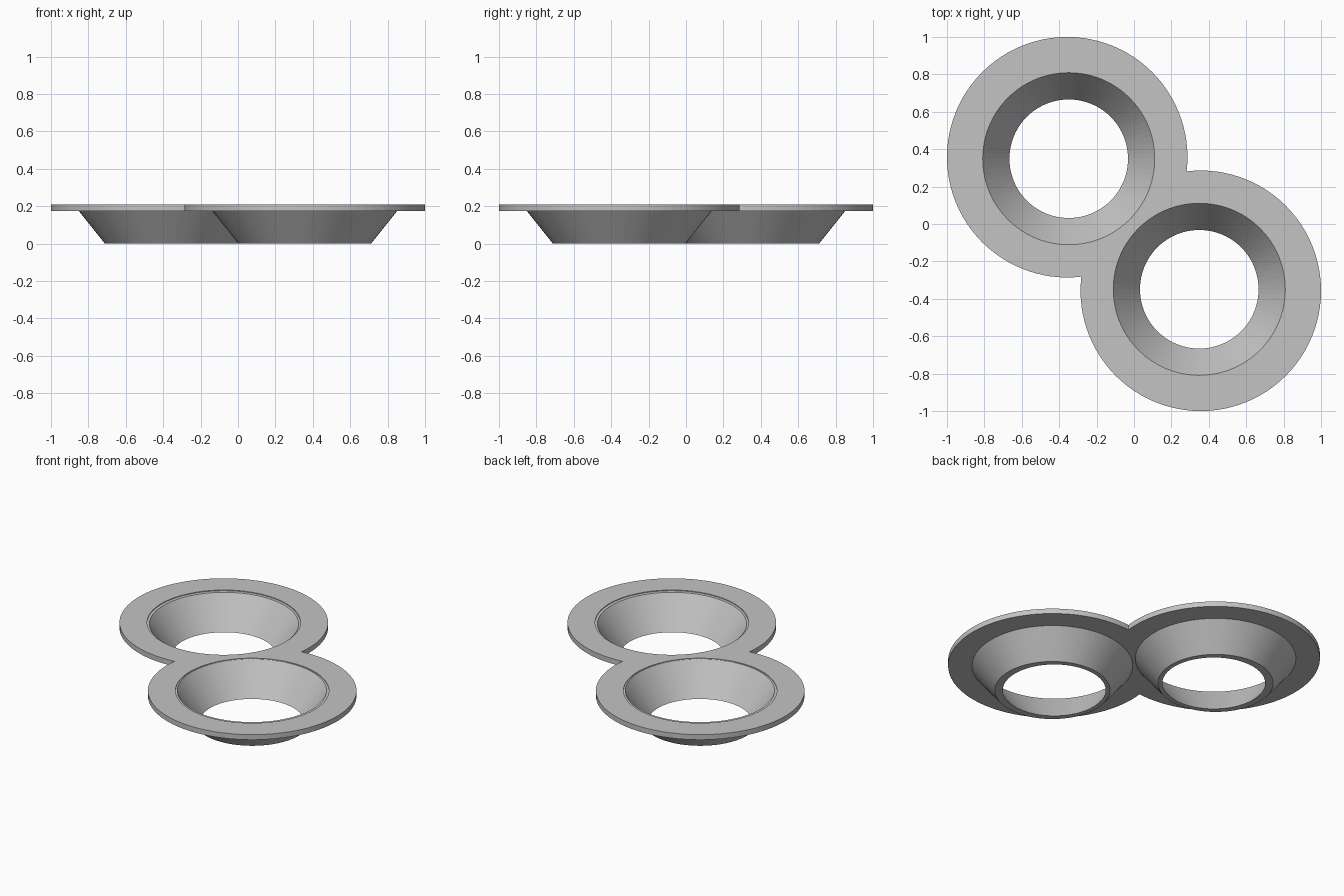
import bpy, bmesh, math
from mathutils import Matrix, Vector

SEGMENTS = 96
RIM_CENTRE = 0.357    # plate and outer funnel
BORE_CENTRE = 0.349   # inner funnel, slightly off-centre

cube = bpy.data.objects.get("Cube")
if cube:
    bpy.data.objects.remove(cube, do_unlink=True)

grey = bpy.data.materials.new("plain grey")
grey.use_nodes = True
colour = (0.55, 0.55, 0.55, 1.0)
grey.diffuse_color = colour
grey.node_tree.nodes["Principled BSDF"].inputs["Base Color"].default_value = colour

bm = bmesh.new()


def ring(centre, radius, z):
    """Circle of vertices centred on the diagonal."""
    angles = [math.tau * i / SEGMENTS for i in range(SEGMENTS)]
    return [bm.verts.new((-centre + radius * math.cos(a),
                          centre + radius * math.sin(a), z)) for a in angles]


# One flanged funnel: plate edge, outer cone, bore, shallow ledge
profile = [
    (RIM_CENTRE, 0.643, 0.21),
    (RIM_CENTRE, 0.643, 0.175),
    (RIM_CENTRE, 0.495, 0.175),
    (RIM_CENTRE, 0.355, 0.0),
    (BORE_CENTRE, 0.317, 0.0),
    (BORE_CENTRE, 0.46, 0.205),
    (RIM_CENTRE, 0.473, 0.205),
    (RIM_CENTRE, 0.473, 0.21),
]
rings = [ring(*p) for p in profile]
for k, upper in enumerate(rings):
    lower = rings[(k + 1) % len(rings)]
    for i in range(SEGMENTS):
        j = (i + 1) % SEGMENTS
        bm.faces.new((upper[i], lower[i], lower[j], upper[j]))

# Trim at the diagonal, then weld on a copy turned half way round
bmesh.ops.bisect_plane(bm, geom=bm.verts[:] + bm.edges[:] + bm.faces[:],
                       plane_co=Vector((0, 0, 0)), plane_no=Vector((1, -1, 0)),
                       clear_outer=True)
copy = bmesh.ops.duplicate(bm, geom=bm.verts[:] + bm.edges[:] + bm.faces[:])
copied = [g for g in copy["geom"] if isinstance(g, bmesh.types.BMVert)]
bmesh.ops.rotate(bm, verts=copied, cent=(0, 0, 0),
                 matrix=Matrix.Rotation(math.pi, 3, 'Z'))
bmesh.ops.remove_doubles(bm, verts=bm.verts[:], dist=0.0005)
bmesh.ops.recalc_face_normals(bm, faces=bm.faces[:])

mesh = bpy.data.meshes.new("double_funnel_plate")
bm.to_mesh(mesh)
bm.free()
mesh.materials.append(grey)
plate = bpy.data.objects.new("double_funnel_plate", mesh)
bpy.context.collection.objects.link(plate)
